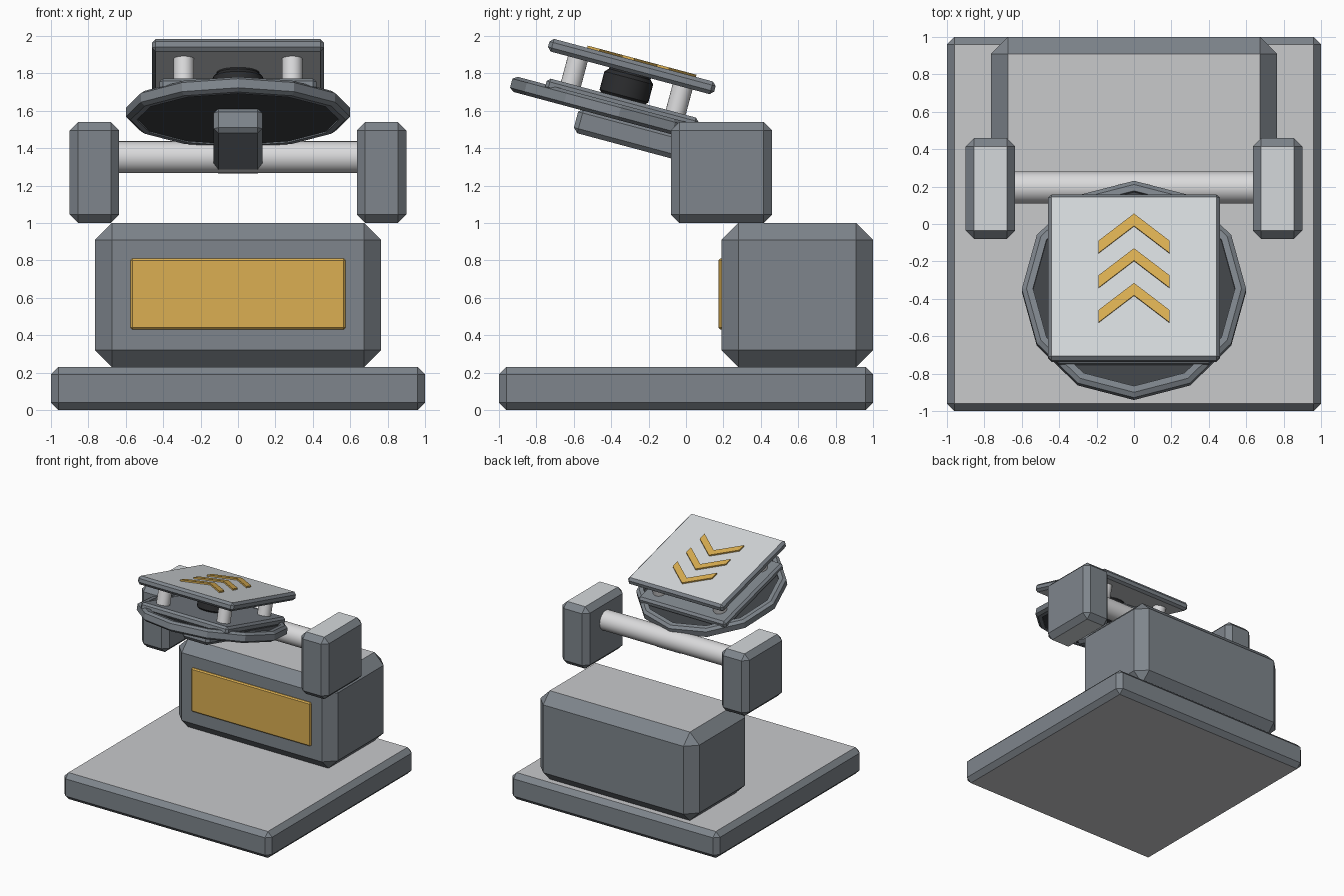
import bpy, bmesh, math
from mathutils import Matrix, Vector

cube = bpy.data.objects.get("Cube")
if cube:
    bpy.data.objects.remove(cube)


def material(name, r, g, b):
    m = bpy.data.materials.new(name)
    m.diffuse_color = (r, g, b, 1)
    m.use_nodes = True
    m.node_tree.nodes["Principled BSDF"].inputs["Base Color"].default_value = (r, g, b, 1)
    return m


STEEL = material("steel grey", .21, .235, .262)
STONE = material("light grey", .58, .585, .60)
PALE = material("pale grey", .66, .69, .71)
GOLD = material("gold", .71, .43, .085)
WHITE = material("off white", .70, .70, .71)
DARK = material("dark grey", .05, .055, .062)
BLACK = material("black", .025, .026, .028)

# Frame of the tilted deck: origin at the dish centre, sloping down to the back
TILT = Matrix.Translation((0, -.355, 1.592)) @ Matrix.Rotation(math.radians(-15), 4, 'X')
FLAT = Matrix.Identity(4)


def finish(name, bm, mats, frame):
    bmesh.ops.recalc_face_normals(bm, faces=bm.faces)
    mesh = bpy.data.meshes.new(name)
    bm.to_mesh(mesh)
    bm.free()
    for m in mats:
        mesh.materials.append(m)
    ob = bpy.data.objects.new(name, mesh)
    ob.matrix_world = frame
    bpy.context.collection.objects.link(ob)
    return ob


def box(name, lo, hi, bevel, mat, cap=None, frame=FLAT):
    """Chamfered box; cap colours its flat top and bottom."""
    lo, hi = Vector(lo), Vector(hi)
    bm = bmesh.new()
    bmesh.ops.create_cube(bm, size=1)
    bmesh.ops.scale(bm, vec=hi - lo, verts=bm.verts)
    bmesh.ops.translate(bm, vec=(lo + hi) / 2, verts=bm.verts)
    bmesh.ops.bevel(bm, geom=bm.edges[:], offset=bevel, segments=1, affect='EDGES')
    bm.normal_update()
    if cap:
        for f in bm.faces:
            f.material_index = int(abs(f.normal.z) > .9)
    return finish(name, bm, [mat, cap] if cap else [mat], frame)


def lathe(name, profile, sides, mat, frame, smooth=False, closed=False):
    """Spin (radius, height) points about the local z axis."""
    bm = bmesh.new()
    rings = []
    for r, z in profile:
        rings.append([bm.verts.new((r * math.cos(a), r * math.sin(a), z))
                      for a in (2 * math.pi * i / sides for i in range(sides))])
    pairs = list(zip(rings, rings[1:]))
    if closed:
        pairs.append((rings[-1], rings[0]))
    else:
        bm.faces.new(rings[0])
        bm.faces.new(rings[-1])
    for a, b in pairs:
        for i in range(sides):
            j = (i + 1) % sides
            bm.faces.new((a[i], a[j], b[j], b[i]))
    ob = finish(name, bm, [mat], frame)
    if smooth:
        bpy.ops.object.select_all(action='DESELECT')
        bpy.context.view_layer.objects.active = ob
        ob.select_set(True)
        bpy.ops.object.shade_smooth_by_angle(angle=math.radians(35))
    return ob


# Base slab, rear housing and its front panel
box("base_slab", (-1, -1, 0), (1, 1, .23), .04, STEEL, STONE)
box("rear_housing", (-.765, .19, .23), (.765, 1, 1), .09, STEEL, STONE)
box("front_panel", (-.575, .173, .43), (.575, .21, .81), .01, GOLD)

# Side blocks joined by an axle
for side, s in (("left", 1), ("right", -1)):
    x0, x1 = sorted((s * .635, s * .9))
    box(side + "_block", (x0, -.08, 1), (x1, .46, 1.54), .045, STEEL, PALE)
across = Matrix.Translation((0, .195, 1.352)) @ Matrix.Rotation(math.pi / 2, 4, 'Y')
lathe("axle", [(.085, -.64), (.085, .64)], 32, WHITE, across, True)

# Support arm under the dish
box("support_arm", (-.13, -.215, -.167), (.13, .665, -.03), .025, STEEL, frame=TILT)

# Twelve-sided dish: rim and dark floor
lathe("dish_rim", [(.54, -.042), (.575, -.042), (.6, -.025), (.6, .025), (.575, .042), (.54, .042)],
      12, STEEL, TILT, closed=True)
lathe("dish_floor", [(.545, -.035), (.545, .015)], 12, DARK, TILT)

# Lower plate, posts, centre puck and top plate
box("lower_plate", (-.42, -.42, .012), (.42, .42, .078), .018, STEEL, frame=TILT)
for sx in (-1, 1):
    for sy in (-1, 1):
        spot = TILT @ Matrix.Translation((sx * .29, sy * .29, 0))
        lathe("post", [(.055, .07), (.055, .225)], 24, WHITE, spot, True)
lathe("centre_puck", [(.115, .07), (.135, .09), (.135, .19), (.115, .21), (.115, .222)],
      24, BLACK, TILT, True)
box("top_plate", (-.46, -.46, .218), (.46, .46, .288), .02, STEEL, PALE, TILT)

# Three raised chevrons pointing to the back
for k in range(3):
    tip = .345 - k * .192
    outline = [(0, tip), (.19, tip - .15), (.19, tip - .218), (0, tip - .068),
               (-.19, tip - .218), (-.19, tip - .15)]
    bm = bmesh.new()
    low = [bm.verts.new((x, y, .284)) for x, y in outline]
    high = [bm.verts.new((x, y, .3)) for x, y in outline]
    for ring in (low, high):
        bm.faces.new((ring[0], ring[1], ring[2], ring[3]))
        bm.faces.new((ring[0], ring[3], ring[4], ring[5]))
    for i in range(6):
        j = (i + 1) % 6
        bm.faces.new((low[i], low[j], high[j], high[i]))
    finish("chevron", bm, [GOLD], TILT)
